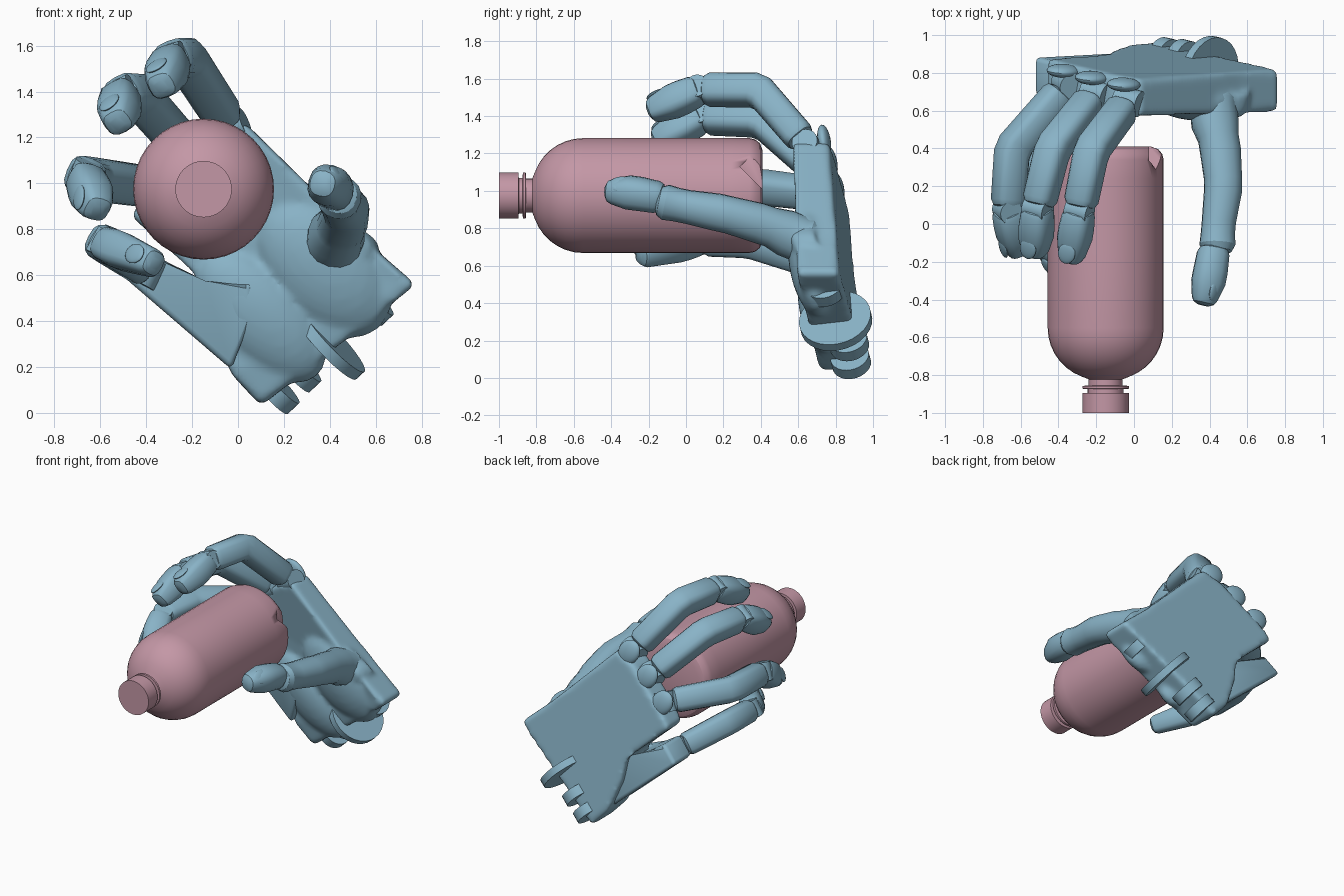
import bpy, bmesh, math
from mathutils import Vector as V, Matrix

if "Cube" in bpy.data.objects:
    bpy.data.objects.remove(bpy.data.objects["Cube"])


def mat(name, col):
    m = bpy.data.materials.new(name)
    m.diffuse_color = (*col, 1)
    m.use_nodes = True
    m.node_tree.nodes["Principled BSDF"].inputs["Base Color"].default_value = m.diffuse_color
    return m


BLUE = mat("hand_blue", (0.25, 0.45, 0.57))
PINK = mat("bottle_pink", (0.55, 0.31, 0.38))


def finish(name, bm, material, angle=30):
    bmesh.ops.recalc_face_normals(bm, faces=bm.faces)
    me = bpy.data.meshes.new(name)
    bm.to_mesh(me)
    bm.free()
    ob = bpy.data.objects.new(name, me)
    bpy.context.collection.objects.link(ob)
    me.materials.append(material)
    bpy.ops.object.select_all(action='DESELECT')
    ob.select_set(True)
    bpy.context.view_layer.objects.active = ob
    bpy.ops.object.shade_smooth_by_angle(angle=math.radians(angle))
    return ob


def loft(name, rings, material, angle=30):
    bm = bmesh.new()
    vs = [[bm.verts.new(p) for p in r] for r in rings]
    n = len(vs[0])
    for a, b in zip(vs, vs[1:]):
        for i in range(n):
            bm.faces.new((a[i], a[(i + 1) % n], b[(i + 1) % n], b[i]))
    bm.faces.new(vs[0])
    bm.faces.new(vs[-1])
    return finish(name, bm, material, angle)


def limb(name, pts, radii, axis, power=3.0, sides=16):
    """Rounded-square tube through pts; axis is the hinge direction."""
    pts = [V(p) for p in pts]
    t0, t1 = (pts[1] - pts[0]).normalized(), (pts[-1] - pts[-2]).normalized()
    r0, r1 = radii[0], radii[-1]
    # rounded ends
    sections = [(pts[0], r0 * .6, t0), (pts[0] + t0 * r0 * .15, r0 * .87, t0),
                (pts[0] + t0 * r0 * .45, r0, t0)]
    for i in range(1, len(pts) - 1):
        a, b = (pts[i] - pts[i - 1]).normalized(), (pts[i + 1] - pts[i]).normalized()
        for tt, s in ((a, -.35), (b, .35)):
            sections.append((pts[i] + tt * s * radii[i], radii[i], (a + b + tt).normalized()))
    sections += [(pts[-1] - t1 * r1 * .55, r1, t1), (pts[-1] - t1 * r1 * .2, r1 * .82, t1),
                 (pts[-1], r1 * .45, t1)]
    rings = []
    for p, r, t in sections:
        up = t.cross(axis).normalized()
        side = up.cross(t).normalized()
        ring = []
        for k in range(sides):
            a = 2 * math.pi * k / sides
            c, s = (math.copysign(abs(q) ** (2 / power), q) for q in (math.cos(a), math.sin(a)))
            ring.append(p + side * c * r + up * s * r)
        rings.append(ring)
    return loft(name, rings, BLUE)


def ellipsoid(name, centre, axes, sizes):
    bm = bmesh.new()
    bmesh.ops.create_uvsphere(bm, u_segments=24, v_segments=14, radius=1)
    rot = Matrix(axes).transposed().to_4x4()
    bm.transform(Matrix.Translation(centre) @ rot @ Matrix.Diagonal((*sizes, 1)))
    return finish(name, bm, BLUE)


def disc(name, centre, normal, radius, depth):
    bm = bmesh.new()
    bmesh.ops.create_cone(bm, cap_ends=True, segments=28, radius1=radius, radius2=radius, depth=depth)
    bm.transform(Matrix.Translation(centre) @ V(normal).to_track_quat('Z', 'Y').to_matrix().to_4x4())
    return finish(name, bm, BLUE)


def back_y(x, z):
    """Depth of the tilted back-of-hand plane."""
    return .76 - .09 * (x - .03) - .168 * (z - 1.3)


def plate(name, outline, lift, thick):
    bm = bmesh.new()
    lo = [bm.verts.new((x, back_y(x, z) - lift, z)) for x, z in outline]
    hi = [bm.verts.new((x, back_y(x, z) - lift - t, z)) for (x, z), t in zip(outline, thick)]
    n = len(lo)
    bm.faces.new(lo)
    bm.faces.new(hi[::-1])
    for i in range(n):
        bm.faces.new((lo[i], hi[i], hi[(i + 1) % n], lo[(i + 1) % n]))
    bmesh.ops.bevel(bm, geom=bm.edges[:], offset=.025, segments=3, profile=.5, affect='EDGES')
    return finish(name, bm, BLUE, 35)


# bottle: lathe profile as (radius, y)
profile = [(.24, .41), (.28, .395), (.3, .37), (.307, .34), (.307, .24), (.307, -.15), (.307, -.55)]
profile += [(.03 + .277 * math.cos(a), -.55 - .275 * math.sin(a))
            for a in (math.radians(k * 10) for k in range(1, 8))]
profile += [(.09, -.822), (.09, -.855), (.123, -.857), (.123, -.872), (.095, -.874),
            (.095, -.894), (.123, -.896), (.123, -1)]
N = 40
bottle = loft("bottle", [[V((-.15 + r * math.cos(2 * math.pi * k / N), y,
              .975 + r * math.sin(2 * math.pi * k / N))) for k in range(N)]
              for r, y in profile], PINK)

# notch in the bottle base
bm = bmesh.new()
bmesh.ops.create_cube(bm, size=.2)
bm.transform(Matrix.Translation((.18, .43, 1.13)) @ Matrix.Rotation(math.radians(45), 4, 'X'))
cutter = finish("notch_cutter", bm, PINK)
cutter.hide_render = True
cutter.hide_set(True)
mod = bottle.modifiers.new("notch", 'BOOLEAN')
mod.operation, mod.object, mod.solver = 'DIFFERENCE', cutter, 'EXACT'

# palm and little-finger plate
palm = plate("palm", [(.775, .56), (.55, .755), (.03, 1.265), (-.12, 1.2), (-.41, .93), (-.47, .86),
                      (-.14, .57), (-.12, .4), (-.03, .17), (.1, .03), (.7, .5)], 0,
             (.22, .22, .2, .2, .18, .18, .2, .26, .27, .25, .25))
plate("little_finger_plate", [(.06, .57), (-.15, .55), (-.42, .73), (-.53, .62), (-.03, .19), (.06, .42)],
      .04, (.25, .25, .2, .2, .26, .27))

# hand directions: toward fingers, across the palm, out of the palm
fwd = V((-.69, -.06, .72)).normalized()
nor = V((.09, 1, .168)).normalized()
across = fwd.cross(nor).normalized()

# palm pads
pads = [ellipsoid("thumb_pad", (.37, .68, .63), (fwd, across, nor), (.36, .24, .13)),
        ellipsoid("heel_pad", (.1, .72, .42), (fwd, across, nor), (.36, .2, .12))]

# fingers: knuckle, middle joint, end joint, tip, radius
fingers = {
    "index": [(-.03, .65, 1.24), (-.225, .39, 1.54), (-.29, .07, 1.54), (-.335, -.2, 1.42), .09],
    "middle": [(-.2, .69, 1.12), (-.43, .4, 1.38), (-.51, .08, 1.39), (-.525, -.17, 1.26), .09],
    "ring": [(-.35, .74, .98), (-.645, .4, 1.02), (-.67, .07, 1.03), (-.61, -.16, .88), .09],
    "little": [(-.4, .67, .62), (-.57, .34, .73), (-.585, .07, .735), (-.36, -.25, .65), .083],
}
for name, (k, p, d, t, r) in fingers.items():
    k, p, d, t = map(V, (k, p, d, t))
    axis = (p - k).cross(t - p).normalized()
    a, b, c = (p - k).normalized(), (d - p).normalized(), (t - d).normalized()
    limb(name + "_finger", [k + a * .05, p, d - b * .01], [r * .95, r, r * .95], axis)
    limb(name + "_fingertip", [d - c * .01, d + c * .13, t], [r * .9, r * .97, r * .75], axis)
    # nail on the outer face
    up = c.cross(axis).normalized()
    if up.dot(p - (k + t) / 2) < 0:
        up = -up
    nail = t - c * .075 + up * r * .84
    ellipsoid(name + "_nail", nail, (c, axis, c.cross(axis)), (.06, r * .55, .014))
    # hinges at the knuckle and end joint
    disc(name + "_knuckle", k, axis, .07, r * 1.5)
    disc(name + "_end_hinge", d, axis, r * .7, r * 1.4)
    # rounded guard over the back of the knuckle
    if name != "little":
        g = k + fwd * .035
        g.y = back_y(g.x, g.z) - .035
        ellipsoid(name + "_guard", g, (fwd, across, nor), (.1, .078, .035))

# thumb
hinge = V((.25, 0, 1)).normalized()
limb("thumb", [(.42, .7, .71), (.42, .57, .76), (.455, .42, .82), (.475, .2, .88), (.445, -.02, .92),
               (.44, -.16, .95)], [.13, .125, .108, .1, .09, .095], hinge, 2.2)
limb("thumb_tip", [(.425, -.12, .96), (.4, -.28, .99), (.365, -.43, 1.0)], [.085, .09, .068],
     hinge, 2.4)
ellipsoid("thumb_nail", (.435, -.345, 1.035), (V((-.3, -.95, .06)).normalized(),
          V((-.55, .22, .8)).normalized(), V((.78, -.22, .6)).normalized()), (.07, .05, .018))

# collar around the thumb base
rings = []
for y, r in ((.7, .21), (.62, .195), (.58, .175), (.565, .15)):
    angles = [q * math.pi / 12 for q in range(24)]
    rings.append([V((.41 + r * math.cos(q), y - .1 * r * math.sin(q), .71 + r * .55 * math.sin(q)))
                  for q in angles])
pads.append(loft("thumb_collar", rings, BLUE))

# blend the pads and collar into the palm
bpy.ops.object.select_all(action='DESELECT')
for ob in pads + [palm]:
    ob.select_set(True)
bpy.context.view_layer.objects.active = palm
bpy.ops.object.join()
blend = palm.modifiers.new("blend", 'REMESH')
blend.mode, blend.voxel_size, blend.use_smooth_shade = 'VOXEL', .016, True
soft = palm.modifiers.new("soften", 'SMOOTH')
soft.factor, soft.iterations = .5, 8

# wrist: large strap disc and hinge tabs
disc("wrist_disc", (.4, .8, .305), across, .195, .05)
for i, c in enumerate([(.58, .74, .48), (.265, .87, .19), (.17, .88, .095)]):
    disc("wrist_tab_%d" % (i + 1), c, across, .105, .07)
